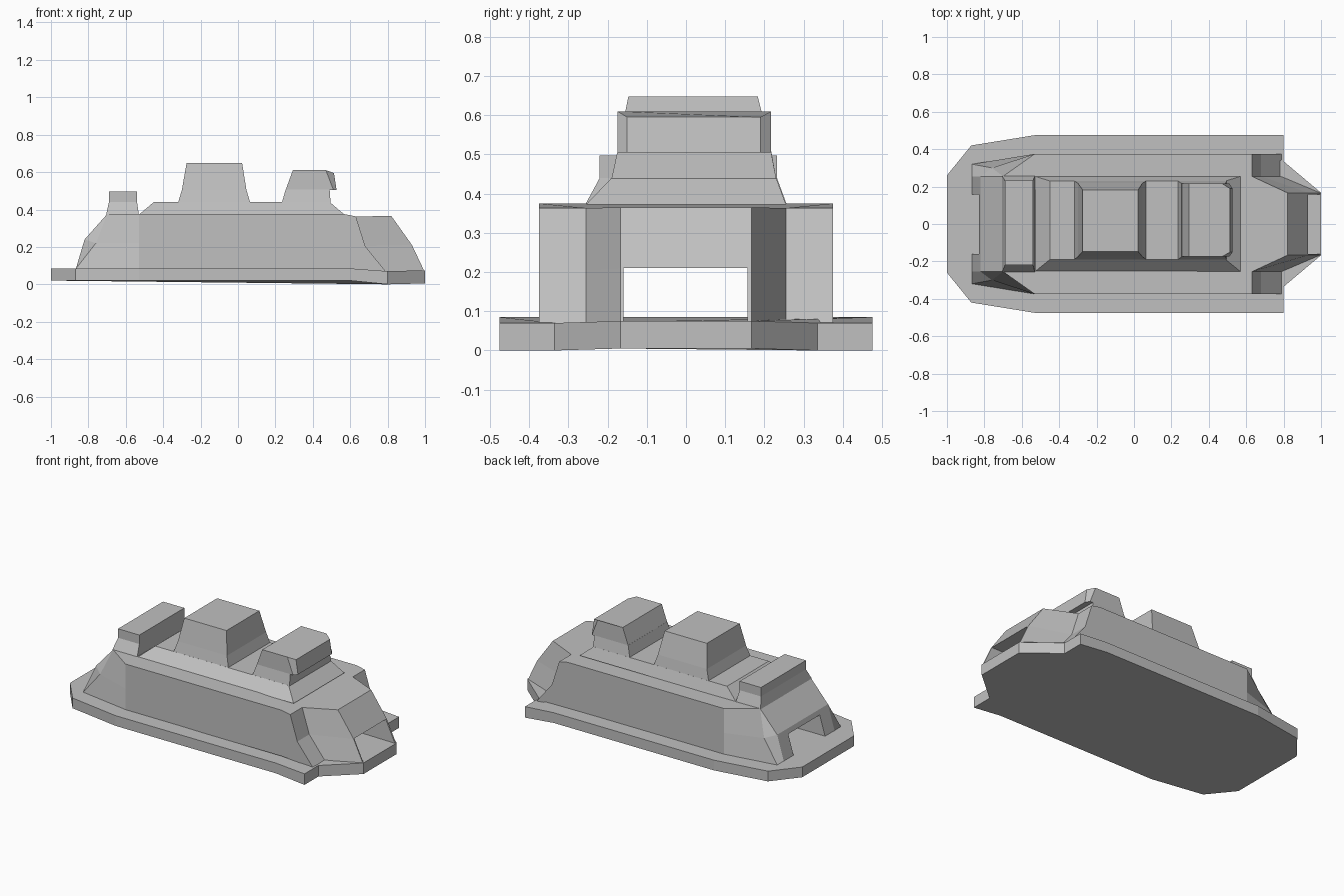
import bpy, bmesh

cube = bpy.data.objects.get("Cube")
if cube:
    bpy.data.objects.remove(cube, do_unlink=True)

GREY = (0.53, 0.53, 0.53, 1)
grey = bpy.data.materials.new("plain grey")
grey.diffuse_color = GREY
grey.use_nodes = True
grey.node_tree.nodes["Principled BSDF"].inputs["Base Color"].default_value = GREY


def loft(name, rings):
    """Solid skin through closed rings of points, capped at both ends."""
    bm = bmesh.new()
    loops = [[bm.verts.new(p) for p in ring] for ring in rings]
    count = len(loops[0])
    for low, high in zip(loops, loops[1:]):
        for i in range(count):
            j = (i + 1) % count
            bm.faces.new((low[i], low[j], high[j], high[i]))
    bm.faces.new(loops[0][::-1])
    bm.faces.new(loops[-1])
    bmesh.ops.remove_doubles(bm, verts=bm.verts, dist=0.0005)
    bmesh.ops.recalc_face_normals(bm, faces=bm.faces)
    mesh = bpy.data.meshes.new(name)
    bm.to_mesh(mesh)
    bm.free()
    mesh.materials.append(grey)
    obj = bpy.data.objects.new(name, mesh)
    bpy.context.collection.objects.link(obj)
    return obj


def mirrored(half):
    """Close a half outline by reflecting it across y = 0."""
    return half + [(x, -y, z) for x, y, z in reversed(half)]


def block(name, layers):
    """Stack of rectangles: x0, x1, y0, y1, z."""
    return loft(name, [[(a, c, z), (b, c, z), (b, d, z), (a, d, z)]
                       for a, b, c, d, z in layers])


# Base plate, dipping towards the nose
plan = [(-1, .26, .02, .085), (-.87, .42, .02, .085), (-.53, .475, .02, .085),
        (.6, .475, .02, .085), (.8, .475, 0, .07), (.8, .335, 0, .07),
        (1, .167, .005, .075)]
loft("base_plate", [mirrored([(x, y, lo) for x, y, lo, hi in plan]),
                    mirrored([(x, y, hi) for x, y, lo, hi in plan])])

# Hull with raked ends and a tapered nose
bottom = [(-.867, .255, .083), (-.867, .32, .083), (-.53, .375, .083),
          (.57, .375, .083), (.79, .375, .068), (.79, .255, .068),
          (.995, .167, .073)]
middle = [(-.82, .255, .24), (-.76, .3, .22), (-.53, .375, .22),
          (.57, .375, .21), (.68, .375, .205), (.68, .255, .205),
          (.93, .167, .21)]
top = [(-.7, .255, .375), (-.7, .255, .375), (-.53, .375, .375),
       (.57, .375, .375), (.63, .375, .363), (.63, .255, .363),
       (.82, .167, .365)]
hull = loft("hull", [mirrored(r) for r in (bottom, middle, top)])

# Passage running through the hull from end to end
cutter = block("passage_cutter", [(-1.2, 1.2, -.16, .157, .03),
                                  (-1.2, 1.2, -.16, .157, .21)])
cutter.hide_render = True
cut = hull.modifiers.new("passage", 'BOOLEAN')
cut.operation = 'DIFFERENCE'
cut.solver = 'EXACT'
cut.object = cutter
bpy.context.view_layer.objects.active = hull
bpy.ops.object.modifier_apply(modifier=cut.name)
bpy.data.objects.remove(cutter, do_unlink=True)

# Raised deck
block("upper_deck", [(-.53, .57, -.255, .255, .372),
                     (-.45, .49, -.19, .23, .44)])

# Central tower
block("central_tower", [(-.32, .065, -.19, .23, .438),
                        (-.3, .045, -.175, .218, .505),
                        (-.275, .022, -.147, .183, .648)])

# Rear cabin
block("rear_cabin", [(-.705, -.53, -.257, .257, .372),
                     (-.69, -.54, -.22, .232, .44),
                     (-.69, -.54, -.22, .232, .497)])

# Front cabin: foot, then an overhanging house with a chamfered face
block("front_cabin_foot", [(.235, .495, -.19, .23, .438),
                           (.255, .49, -.175, .217, .507)])
lower = [(.255, -.175), (.51, -.175), (.527, -.15), (.527, .19), (.51, .217), (.255, .217)]
upper = [(.293, -.175, .61), (.47, -.175, .61), (.513, -.15, .595),
         (.513, .19, .595), (.47, .217, .61), (.293, .217, .61)]
loft("front_cabin", [[(x, y, .505) for x, y in lower], upper])
